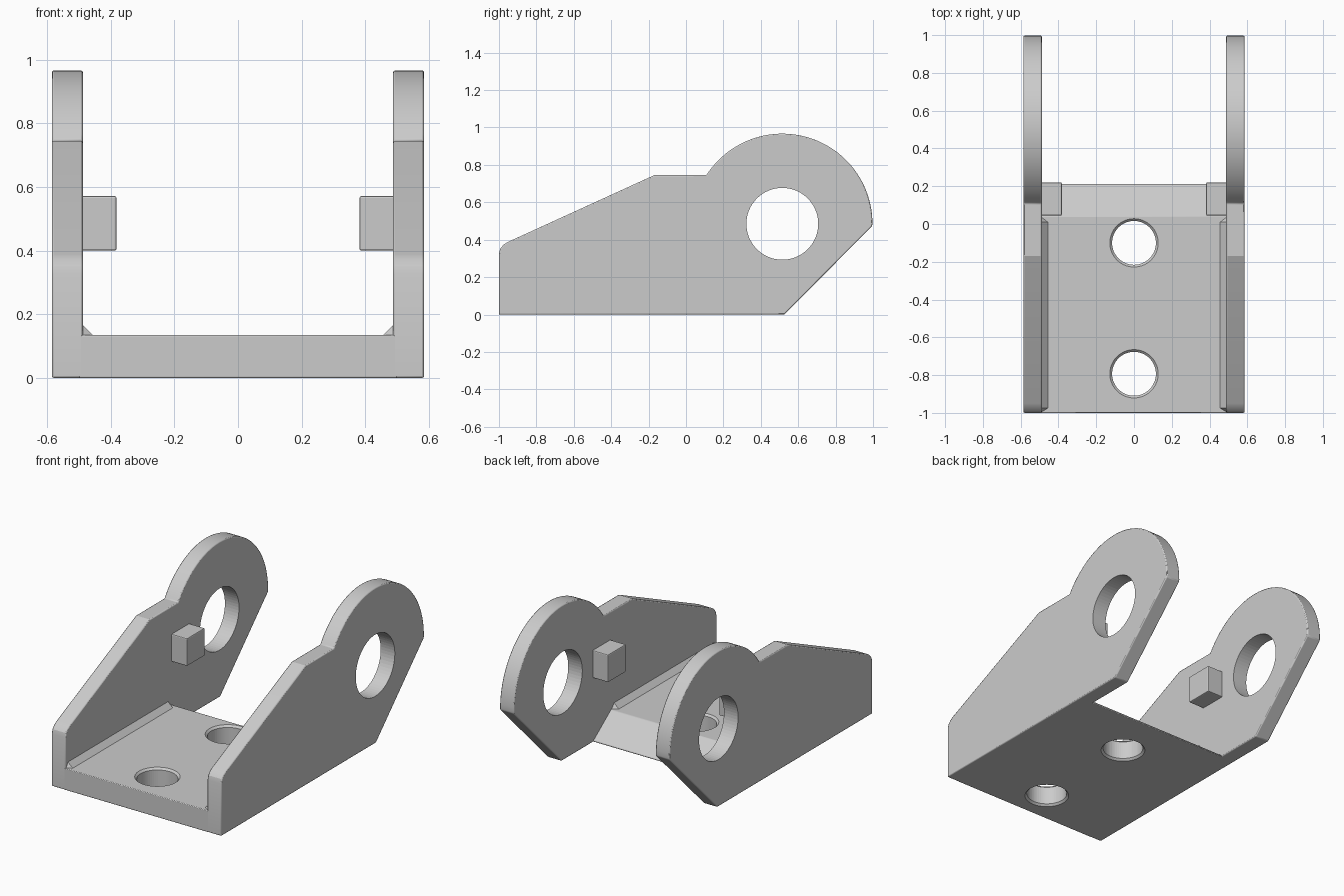
import bpy, bmesh, math

if "Cube" in bpy.data.objects:
    bpy.data.objects.remove(bpy.data.objects["Cube"])

grey = bpy.data.materials.new("plain_grey")
grey.diffuse_color = (0.6, 0.6, 0.6, 1)
grey.use_nodes = True
grey.node_tree.nodes["Principled BSDF"].inputs["Base Color"].default_value = grey.diffuse_color


def extrude_x(name, profile, x0, x1, bevel=0.0):
    """Solid made from a (y, z) profile extruded along x."""
    bm = bmesh.new()
    face = bm.faces.new([bm.verts.new((x0, y, z)) for y, z in profile])
    ext = bmesh.ops.extrude_face_region(bm, geom=[face])
    moved = [v for v in ext["geom"] if isinstance(v, bmesh.types.BMVert)]
    bmesh.ops.translate(bm, verts=moved, vec=(x1 - x0, 0, 0))
    bmesh.ops.recalc_face_normals(bm, faces=bm.faces)
    return finish(name, bm, bevel)


def finish(name, bm, bevel=0.0):
    me = bpy.data.meshes.new(name)
    bm.to_mesh(me)
    bm.free()
    me.materials.append(grey)
    ob = bpy.data.objects.new(name, me)
    bpy.context.collection.objects.link(ob)
    if bevel:
        m = ob.modifiers.new("edge_bevel", "BEVEL")
        m.width, m.segments, m.limit_method = bevel, 2, "ANGLE"
        m.angle_limit = math.radians(25)
    return ob


def lathe_cutter(name, rings, n=64):
    """Closed round cutter along z from (radius, z) rings."""
    bm = bmesh.new()
    loops = [[bm.verts.new((r * math.cos(2 * math.pi * i / n),
                            r * math.sin(2 * math.pi * i / n), z))
              for i in range(n)] for r, z in rings]
    for a, b in zip(loops, loops[1:]):
        for i in range(n):
            j = (i + 1) % n
            bm.faces.new((a[i], a[j], b[j], b[i]))
    bm.faces.new(loops[0])
    bm.faces.new(loops[-1])
    bmesh.ops.recalc_face_normals(bm, faces=bm.faces)
    ob = finish(name, bm)
    ob.hide_render = True
    ob.hide_set(True)
    return ob


def cut(ob, cutter):
    m = ob.modifiers.new("hole", "BOOLEAN")
    m.operation, m.solver, m.object = "DIFFERENCE", "EXACT", cutter


def smooth(ob):
    bpy.ops.object.select_all(action="DESELECT")
    ob.select_set(True)
    bpy.context.view_layer.objects.active = ob
    bpy.ops.object.shade_smooth_by_angle(angle=math.radians(20))


# Side outline: slanted front, flat step, round eye, cut-off rear
CY, CZ, R = 0.515, 0.485, 0.482
outline = [(-1, 0), (0.525, 0), (0.995, 0.472)]
outline += [(CY + R * math.cos(math.radians(a)), CZ + R * math.sin(math.radians(a)))
            for a in [147.3 * i / 48 for i in range(49)]]
outline += [(-0.17, 0.745), (-0.95, 0.389), (-0.975, 0.374),
            (-0.993, 0.352), (-1, 0.325)]

eye_cutter = lathe_cutter("eye_cutter", [(0.192, -1), (0.192, 1)])
eye_cutter.rotation_euler = (0, math.pi / 2, 0)
eye_cutter.location = (0, CY, CZ)

for s, side in ((-1, "left"), (1, "right")):
    # Side plate with its large eye hole
    plate = extrude_x(side + "_side_plate", outline, s * 0.488, s * 0.585, 0.006)
    cut(plate, eye_cutter)
    smooth(plate)
    # Stop peg on the inner face
    extrude_x(side + "_stop_peg", [(0.045, 0.4), (0.22, 0.4), (0.22, 0.572), (0.045, 0.572)],
              s * 0.382, s * 0.5, 0.006)
    # Chamfer strip in the inner corner, tapered at both ends
    bm = bmesh.new()
    ends = []
    for y0, y1 in ((-0.998, -0.975), (0.04, 0.01)):
        ends.append([bm.verts.new(p) for p in ((s * 0.49, y0, 0.13),
                     (s * 0.455, y1, 0.134), (s * 0.49, y1, 0.168))])
    bm.faces.new(ends[0])
    bm.faces.new(ends[1])
    for i in range(3):
        j = (i + 1) % 3
        bm.faces.new((ends[0][i], ends[0][j], ends[1][j], ends[1][i]))
    bmesh.ops.recalc_face_normals(bm, faces=bm.faces)
    finish(side + "_corner_chamfer", bm)

# Base plate with sloped rear edge and two countersunk screw holes
base = extrude_x("base_plate", [(-1, 0), (0.213, 0), (0.213, 0.008), (0.04, 0.135), (-1, 0.135)],
                 -0.5, 0.5, 0.004)
for i, y in enumerate((-0.1, -0.793)):
    c = lathe_cutter("screw_cutter_%d" % i, [(0.138, -0.01), (0.116, 0.012),
                                             (0.116, 0.123), (0.138, 0.145)])
    c.location = (0, y, 0)
    cut(base, c)
smooth(base)
